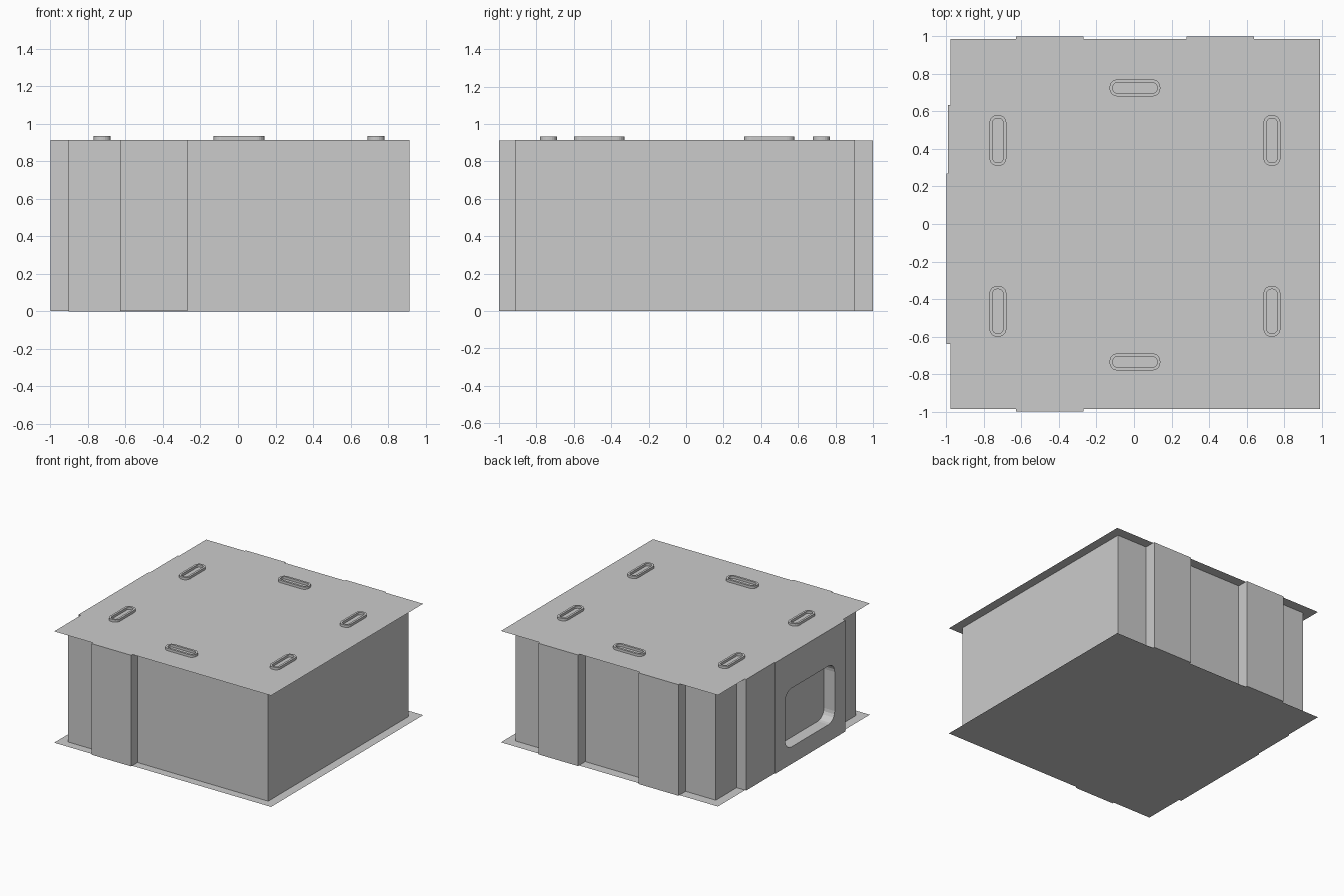
import bpy, bmesh
from math import cos, sin, pi
from mathutils import Matrix, Vector

if "Cube" in bpy.data.objects:
    bpy.data.objects.remove(bpy.data.objects["Cube"])

TOP = 0.913


def finish(name, bm):
    bmesh.ops.remove_doubles(bm, verts=bm.verts, dist=1e-5)
    bmesh.ops.recalc_face_normals(bm, faces=bm.faces)
    mesh = bpy.data.meshes.new(name)
    bm.to_mesh(mesh)
    bm.free()
    obj = bpy.data.objects.new(name, mesh)
    bpy.context.collection.objects.link(obj)
    return obj


def box(name, x0, x1, y0, y1, z0=0.001, z1=TOP - 0.001, caps=True):
    bm = bmesh.new()
    bmesh.ops.create_cube(bm, size=1)
    for v in bm.verts:
        v.co = Vector(((x0 + x1) / 2 + v.co.x * (x1 - x0),
                       (y0 + y1) / 2 + v.co.y * (y1 - y0),
                       (z0 + z1) / 2 + v.co.z * (z1 - z0)))
    bm.normal_update()
    if not caps:
        bmesh.ops.delete(bm, geom=[f for f in bm.faces if abs(f.normal.z) > 0.5],
                         context='FACES')
    return finish(name, bm)


def sheet(name, z, flip=False):
    bm = bmesh.new()
    pts = [(-0.978, -0.985), (0.99, -0.985), (0.99, 0.985), (-0.978, 0.985)]
    f = bm.faces.new([bm.verts.new((x, y, z)) for x, y in (pts[::-1] if flip else pts)])
    mesh = bpy.data.meshes.new(name)
    bm.to_mesh(mesh)
    bm.free()
    bpy.context.collection.objects.link(bpy.data.objects.new(name, mesh))


def rounded(w, h, r, cx=0, cy=0, n=5):
    pts = []
    for k, (sx, sy) in enumerate([(1, 1), (-1, 1), (-1, -1), (1, -1)]):
        for i in range(n + 1):
            a = k * pi / 2 + i / n * pi / 2
            pts.append((cx + sx * (w / 2 - r) + r * cos(a),
                        cy + sy * (h / 2 - r) + r * sin(a)))
    return pts


def frame(name, outer, inner, depth, matrix):
    """Closed frame between two outlines with equal point counts."""
    bm = bmesh.new()
    loops = [[bm.verts.new((x, y, z)) for x, y in o]
             for o, z in ((outer, 0), (outer, depth), (inner, depth), (inner, 0))]
    n = len(outer)
    for a, b in zip(loops, loops[1:] + loops[:1]):
        for i in range(n):
            j = (i + 1) % n
            bm.faces.new((a[i], a[j], b[j], b[i]))
    bm.transform(matrix)
    return finish(name, bm)


# Main body walls and the thin overhanging sheets
box("body_walls", -0.902, 0.915, -0.915, 0.903, 0, TOP, caps=False)
sheet("bottom_sheet", 0, flip=True)
sheet("top_sheet", TOP)

# Raised vertical panels
box("front_panel", -0.63, -0.27, -1.0, -0.915)
box("back_panel_left", -0.63, -0.27, 0.903, 1.0)
box("back_panel_right", 0.28, 0.64, 0.903, 1.0)
box("left_panel", -0.99, -0.902, 0.27, 0.635)

# Wide left panel with a rounded window (local x -> y, y -> z, z -> x)
to_side = Matrix(((0, 0, 1, -1.0), (1, 0, 0, -0.185), (0, 1, 0, TOP / 2), (0, 0, 0, 1)))
frame("window_panel", rounded(0.91, TOP - 0.002, 0),
      rounded(0.64, 0.48, 0.08, 0.005, -0.075), 0.098, to_side)

# Raised slot rims on the top
slots = [(0.005, -0.735, 0), (0.005, 0.725, 0)]
slots += [(x, y, pi / 2) for x in (-0.725, 0.735) for y in (-0.465, 0.445)]
for i, (x, y, a) in enumerate(slots):
    frame(f"slot_rim_{i + 1}", rounded(0.27, 0.09, 0.04), rounded(0.235, 0.055, 0.022),
          0.02, Matrix.Translation((x, y, TOP)) @ Matrix.Rotation(a, 4, 'Z'))
